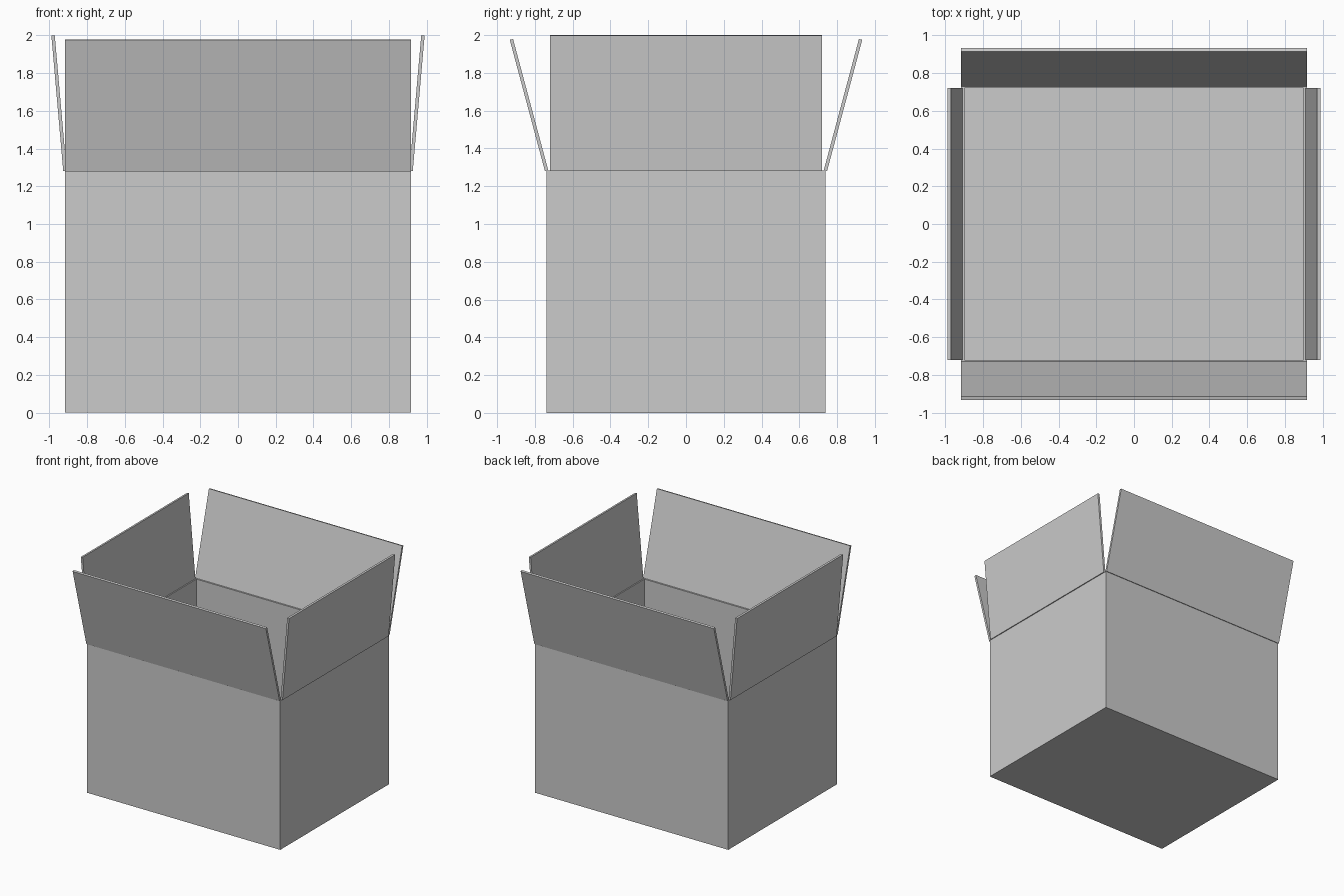
import bpy, bmesh
from math import radians
from mathutils import Matrix, Vector

if "Cube" in bpy.data.objects:
    bpy.data.objects.remove(bpy.data.objects["Cube"])

HX, HY = 0.918, 0.738      # outer half sizes of the carton
T = 0.018                  # cardboard thickness
H = 1.282                  # wall height
FLAP = 0.72                # flap length


def panel(name, size, centre, pivot=(0, 0, 0), tilt=0, axis='X'):
    """Thin cardboard panel, optionally tilted about a hinge point."""
    bm = bmesh.new()
    bmesh.ops.create_cube(bm, size=1)
    bmesh.ops.scale(bm, vec=size, verts=bm.verts)
    bmesh.ops.translate(bm, vec=centre, verts=bm.verts)
    me = bpy.data.meshes.new(name)
    bm.to_mesh(me)
    bm.free()
    ob = bpy.data.objects.new(name, me)
    bpy.context.collection.objects.link(ob)
    ob.matrix_world = Matrix.Translation(Vector(pivot)) @ Matrix.Rotation(radians(tilt), 4, axis)


# Floor
panel("floor", (2 * HX, 2 * HY, T), (0, 0, T / 2))

wall_h = H - T
wall_z = T + wall_h / 2
inner_y = HY - T

# Front/back walls span the full width, with flaps leaning out 15 degrees
for s, side in ((-1, "front"), (1, "back")):
    panel(side + "_wall", (2 * HX, T, wall_h), (0, s * (HY - T / 2), wall_z))
    panel(side + "_flap", (2 * HX, T, FLAP), (0, 0, FLAP / 2),
          (0, s * HY, H), -s * 15, 'X')

# Side walls fit between them, with flaps leaning out 5 degrees
for s, side in ((-1, "left"), (1, "right")):
    panel(side + "_wall", (T, 2 * inner_y, wall_h), (s * (HX - T / 2), 0, wall_z))
    panel(side + "_flap", (T, 2 * inner_y, FLAP), (0, 0, FLAP / 2),
          (s * HX, 0, H), s * 5, 'Y')
